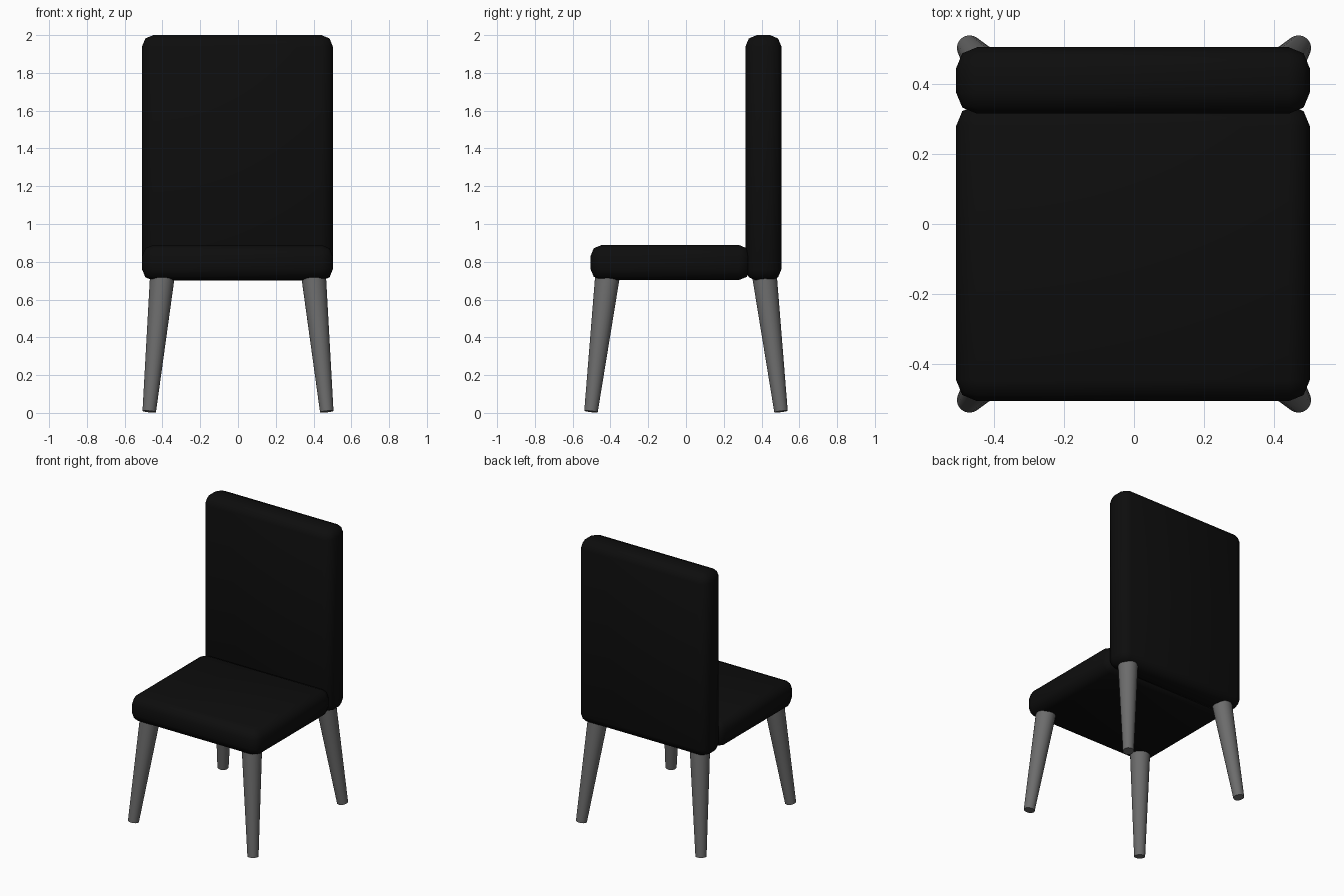
import bpy
import math
from mathutils import Vector

default = bpy.data.objects.get("Cube")
if default:
    bpy.data.objects.remove(default, do_unlink=True)


def make_material(name, color, roughness):
    mat = bpy.data.materials.new(name)
    mat.use_nodes = True
    mat.diffuse_color = color
    shader = mat.node_tree.nodes["Principled BSDF"]
    shader.inputs["Base Color"].default_value = color
    shader.inputs["Roughness"].default_value = roughness
    return mat


black = make_material("black upholstery", (0.004, 0.004, 0.004, 1), 0.6)
grey = make_material("grey leg", (0.15, 0.15, 0.15, 1), 0.5)


def finish(obj, name, mat):
    obj.name = name
    obj.data.materials.append(mat)
    bpy.ops.object.shade_smooth_by_angle(angle=math.radians(50))


def cushion(name, low, high):
    """Padded box between two corners, with rounded edges."""
    low, high = Vector(low), Vector(high)
    bpy.ops.mesh.primitive_cube_add(size=1, location=(low + high) / 2)
    obj = bpy.context.object
    obj.scale = high - low
    bpy.ops.object.transform_apply(location=False, rotation=False, scale=True)
    bevel = obj.modifiers.new("Rounded edges", 'BEVEL')
    bevel.width = 0.06
    bevel.segments = 2
    bpy.ops.object.modifier_apply(modifier=bevel.name)
    finish(obj, name, black)


def leg(name, foot, top):
    """Tapered round leg running from the foot up into the cushion."""
    foot, top = Vector(foot), Vector(top)
    axis = top - foot
    bpy.ops.mesh.primitive_cone_add(vertices=24, radius1=0.036, radius2=0.066,
                                    depth=axis.length, location=(foot + top) / 2)
    obj = bpy.context.object
    obj.rotation_euler = axis.to_track_quat('Z', 'Y').to_euler()
    finish(obj, name, grey)


# Upholstery
cushion("seat", (-0.508, -0.506, 0.703), (0.502, 0.34, 0.889))
cushion("backrest", (-0.508, 0.315, 0.70), (0.502, 0.505, 2.0))

# Splayed legs
for side, sx in (("left", 1), ("right", -1)):
    for end, sy in (("front", -1), ("rear", 1)):
        leg(f"{end}_{side}_leg", (sx * 0.47, sy * 0.503, 0.007),
            (sx * 0.4, sy * 0.415, 0.73))
